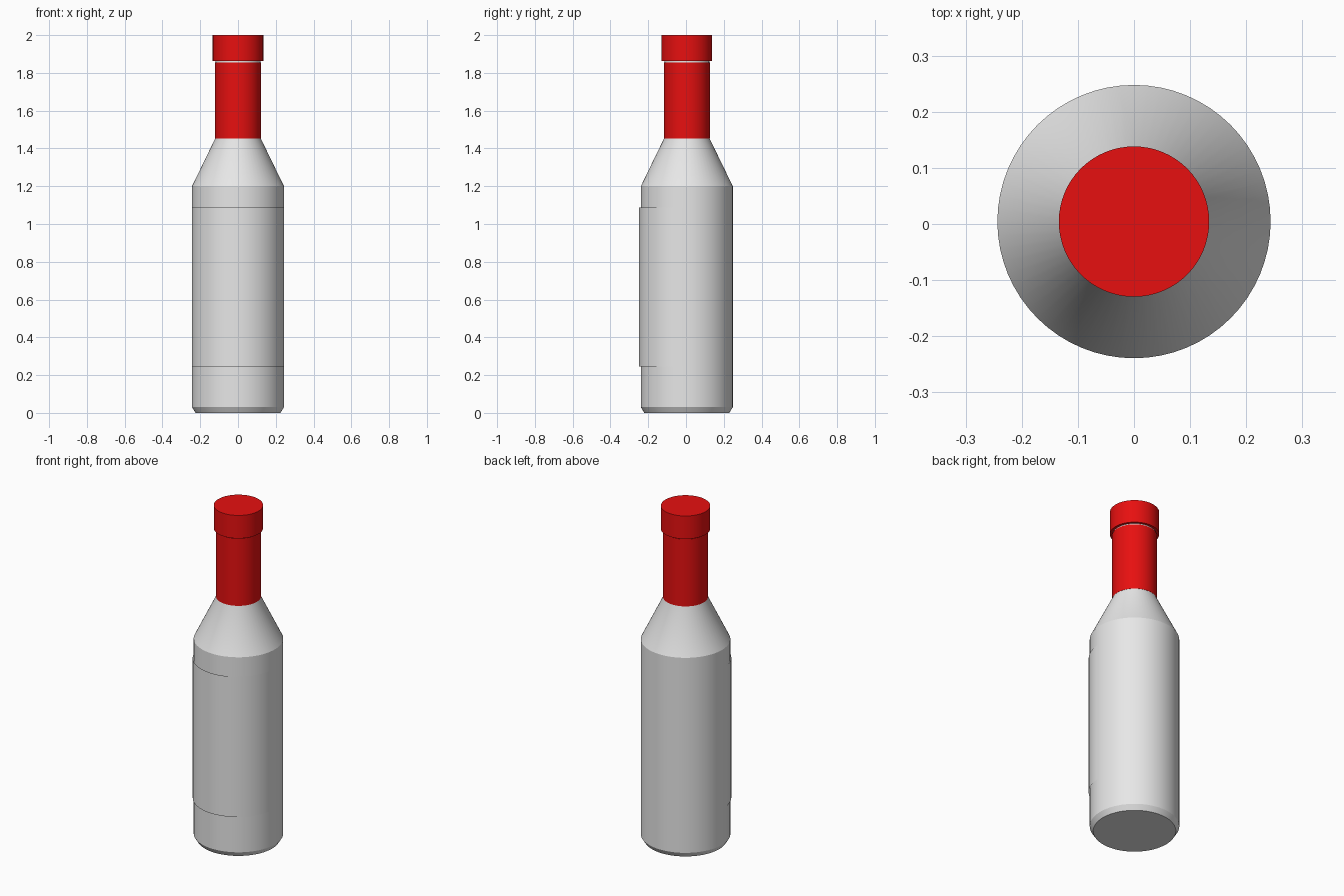
import bpy, bmesh, math

cube = bpy.data.objects.get("Cube")
if cube:
    bpy.data.objects.remove(cube, do_unlink=True)

AXIS_Y = 0.0043   # bottle axis; the raised label balances it at the front
SEGMENTS = 64


def material(name, rgb):
    mat = bpy.data.materials.new(name)
    mat.use_nodes = True
    color = (*rgb, 1.0)
    mat.diffuse_color = color
    mat.node_tree.nodes["Principled BSDF"].inputs["Base Color"].default_value = color
    return mat


white = material("white glass", (0.8, 0.8, 0.8))
red = material("red foil", (0.8, 0.005, 0.005))


def turned_part(name, profile, mat, y=AXIS_Y, start=0.0, sweep=math.tau, capped=True):
    """Sweep a (radius, height) profile about the upright axis."""
    closed = sweep >= math.tau
    count = SEGMENTS if closed else SEGMENTS // 2
    bm = bmesh.new()
    rings = []
    for radius, z in profile:
        angles = [start + sweep * i / count for i in range(count if closed else count + 1)]
        rings.append([bm.verts.new((radius * math.cos(a), radius * math.sin(a), z))
                      for a in angles])
    for low, high in zip(rings, rings[1:]):
        for i in range(count):
            j = (i + 1) % len(low)
            bm.faces.new((low[i], low[j], high[j], high[i]))
    if closed and capped:
        bm.faces.new(rings[0][::-1])
        bm.faces.new(rings[-1])
    for face in bm.faces:
        face.smooth = True
    mesh = bpy.data.meshes.new(name)
    bm.to_mesh(mesh)
    bm.free()
    mesh.set_sharp_from_angle(angle=math.radians(20))
    mesh.materials.append(mat)
    obj = bpy.data.objects.new(name, mesh)
    obj.location.y = y
    bpy.context.collection.objects.link(obj)
    return obj


# Glass body with chamfered foot, conical shoulder and a neck inside the foil
turned_part("bottle_body", [(0.225, 0), (0.2435, 0.03), (0.2435, 1.2),
                            (0.121, 1.452), (0.119, 1.47), (0.119, 1.9)], white)

# Red foil sleeve on the neck, and the wider cap above a narrow gap
turned_part("neck_foil", [(0.122, 1.452), (0.122, 1.855)], red)
turned_part("cap", [(0.134, 1.862), (0.134, 2.0)], red)

# Thin label wrapped round the front half, slightly proud of the glass
turned_part("front_label", [(0.2438, 0.245), (0.2438, 1.087)], white,
            y=-AXIS_Y, start=math.pi, sweep=math.pi)
